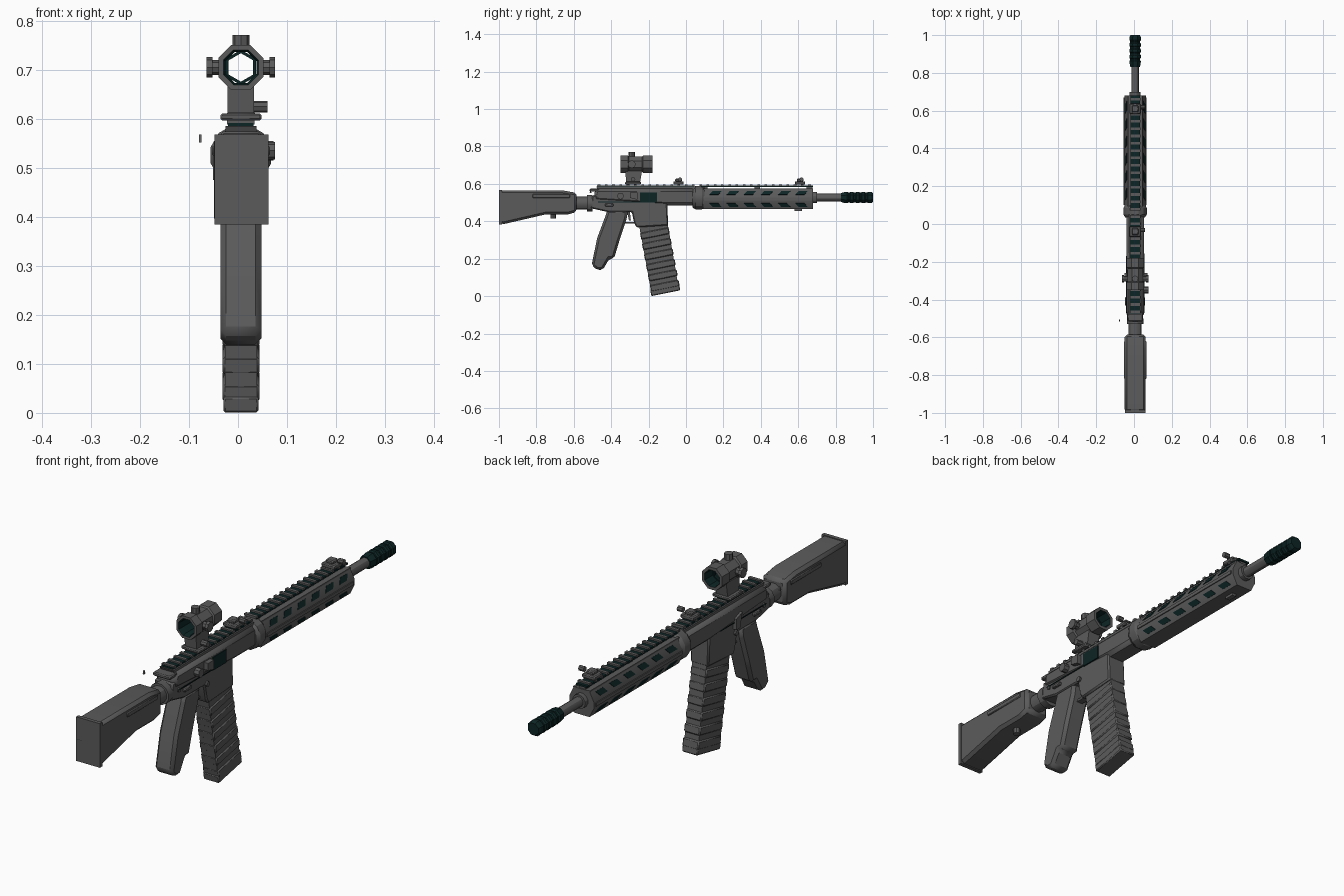
import bpy, bmesh, math
from mathutils import Matrix, Vector

cube = bpy.data.objects.get("Cube")
if cube:
    bpy.data.objects.remove(cube, do_unlink=True)

CX = 0.006      # centre line of the body
AXIS = 0.527    # bore height


def material(name, colour):
    m = bpy.data.materials.new(name)
    m.use_nodes = True
    m.diffuse_color = colour
    m.node_tree.nodes["Principled BSDF"].inputs["Base Color"].default_value = colour
    return m


GREY = material("gunmetal grey", (0.105, 0.105, 0.105, 1))
DARK = material("dark teal", (0.004, 0.018, 0.018, 1))


def finish(name, bm, mat, bevel=0.0):
    bmesh.ops.remove_doubles(bm, verts=bm.verts, dist=1e-5)
    bmesh.ops.recalc_face_normals(bm, faces=bm.faces)
    mesh = bpy.data.meshes.new(name)
    bm.to_mesh(mesh)
    bm.free()
    mesh.materials.append(mat)
    ob = bpy.data.objects.new(name, mesh)
    bpy.context.collection.objects.link(ob)
    if bevel:
        mod = ob.modifiers.new("Bevel", "BEVEL")
        mod.width, mod.segments = bevel, 1
    bpy.ops.object.select_all(action="DESELECT")
    ob.select_set(True)
    bpy.context.view_layer.objects.active = ob
    bpy.ops.object.shade_smooth_by_angle(angle=math.radians(30))
    return ob


def extrude(name, points, offset, mat, bevel=0.0):
    """Extrude a flat outline by an offset."""
    bm = bmesh.new()
    face = bm.faces.new([bm.verts.new(p) for p in points])
    out = bmesh.ops.extrude_face_region(bm, geom=[face])["geom"]
    bmesh.ops.translate(bm, vec=offset, verts=[g for g in out if isinstance(g, bmesh.types.BMVert)])
    return finish(name, bm, mat, bevel)


def side(name, yz, half, mat=GREY, bevel=0.0, x=CX):
    return extrude(name, [(x - half, y, z) for y, z in yz], (2 * half, 0, 0), mat, bevel)


def box(name, centre, size, mat=GREY, bevel=0.0, tilt=0.0):
    bm = bmesh.new()
    m = (Matrix.Translation(centre) @ Matrix.Rotation(tilt, 4, "X")
         @ Matrix.Diagonal((*size, 1)))
    bmesh.ops.create_cube(bm, size=1, matrix=m)
    return finish(name, bm, mat, bevel)


def lathe(name, profile, z=AXIS, sides=12, mat=GREY, closed=False, x=CX):
    """Turn (y, radius) points around a y axis."""
    bm = bmesh.new()
    rings = []
    for y, r in profile:
        turn = [2 * math.pi * (i + 0.5) / sides for i in range(sides)]
        rings.append([bm.verts.new((x + r * math.cos(a), y, z + r * math.sin(a))) for a in turn])
    pairs = list(zip(rings, rings[1:] + rings[:1]))
    for a, b in (pairs if closed else pairs[:-1]):
        for i in range(sides):
            j = (i + 1) % sides
            bm.faces.new((a[i], a[j], b[j], b[i]))
    if not closed:
        bm.faces.new(rings[0])
        bm.faces.new(rings[-1])
    return finish(name, bm, mat)


def knob(name, centre, radius, length, axis="X", sides=8, mat=GREY):
    bm = bmesh.new()
    rot = Matrix.Rotation(math.pi / 2, 4, "Y") if axis == "X" else Matrix()
    bmesh.ops.create_cone(bm, cap_ends=True, segments=sides, radius1=radius, radius2=radius,
                          depth=length, matrix=Matrix.Translation(centre) @ rot)
    return finish(name, bm, mat)


# Stock and buffer tube
side("stock", [(-0.995, 0.565), (-0.66, 0.565), (-0.585, 0.552), (-0.585, 0.45),
               (-0.63, 0.437), (-0.75, 0.437), (-0.975, 0.385), (-0.995, 0.39)], 0.055, GREY, 0.012)
box("butt_pad", (CX + 0.001, -0.992, 0.476), (0.11, 0.016, 0.184))
box("butt_groove", (CX, -0.9985, 0.476), (0.106, 0.003, 0.003), DARK)
for s in (-1, 1):
    box("stock_side_rib", (CX + s * 0.055, -0.72, 0.535), (0.008, 0.2, 0.02), GREY, 0.003)
knob("sling_stud", (CX, -0.71, 0.43), 0.015, 0.03, "Z")
lathe("buffer_tube", [(-0.62, 0.036), (-0.53, 0.036), (-0.53, 0.045), (-0.5, 0.045)], 0.497)

# Receiver
side("lower_receiver", [(-0.5, 0.54), (-0.51, 0.47), (-0.42, 0.45), (-0.29, 0.45), (-0.277, 0.39),
                        (-0.265, 0.367), (-0.095, 0.378), (-0.1, 0.48), (-0.1, 0.53)],
     0.042, GREY, 0.006)
side("upper_receiver", [(-0.485, 0.575), (-0.495, 0.51), (-0.1, 0.485), (0.05, 0.485), (0.05, 0.575)],
     0.047, GREY, 0.015)
side("receiver_rail_base", [(-0.48, 0.585), (-0.47, 0.565), (0.05, 0.565), (0.05, 0.585)], 0.032)
box("ejection_port", (CX + 0.047, -0.2, 0.527), (0.006, 0.09, 0.055), DARK)
side("case_deflector", [(-0.3, 0.555), (-0.26, 0.555), (-0.26, 0.515), (-0.3, 0.525)], 0.012, x=0.06)
knob("forward_assist", (0.058, -0.35, 0.535), 0.018, 0.036)
box("charging_handle", (CX, -0.49, 0.566), (0.08, 0.05, 0.016), GREY, 0.004)
side("charging_latch", [(-0.515, 0.552), (-0.505, 0.552), (-0.51, 0.568)], 0.003, x=-0.077)
side("bolt_catch", [(-0.3, 0.535), (-0.26, 0.52), (-0.26, 0.475), (-0.285, 0.475)], 0.009, x=-0.042)
for s in (-1, 1):
    box("selector_switch", (CX + s * 0.045, -0.41, 0.487), (0.016, 0.045, 0.014), GREY, 0.003)
    knob("receiver_pin", (CX + s * 0.043, -0.46, 0.5), 0.009, 0.01)
    knob("magazine_button", (CX + s * 0.044, -0.275, 0.455), 0.011, 0.012)
    box("receiver_seam", (CX + s * 0.0475, -0.32, 0.503), (0.002, 0.3, 0.004), DARK)

# Grip, trigger and guard
side("grip", [(-0.42, 0.46), (-0.31, 0.46), (-0.318, 0.41), (-0.355, 0.3), (-0.385, 0.2),
              (-0.41, 0.2), (-0.445, 0.14), (-0.475, 0.14), (-0.505, 0.165), (-0.475, 0.31),
              (-0.43, 0.43)], 0.042, GREY, 0.012)
box("trigger_guard", (CX, -0.295, 0.392), (0.026, 0.07, 0.009))
side("trigger", [(-0.315, 0.45), (-0.3, 0.45), (-0.295, 0.405), (-0.305, 0.405)], 0.006)

# Magazine with slanted ribs
lean = math.atan(0.2)
side("magazine_body", [(-0.255, 0.4), (-0.1, 0.4), (-0.04, 0.05), (-0.185, 0.02)], 0.033)
for i in range(6):
    z = 0.335 - i * 0.056
    y = -0.175 + (0.38 - z) * 0.19
    box("magazine_rib", (CX, y, z), (0.075, 0.156, 0.036), GREY, 0.005, lean)
box("magazine_base", (CX, -0.111, 0.032), (0.072, 0.158, 0.033), GREY, 0.004, lean)

# Barrel and muzzle
lathe("barrel_nut", [(0.035, 0.054), (0.05, 0.064), (0.085, 0.064), (0.1, 0.055)], 0.526)
lathe("barrel", [(0.05, 0.021), (0.86, 0.021)])
lathe("barrel_collar", [(0.66, 0.03), (0.7, 0.03)])
groove = [(0.83, 0.026), (0.84, 0.03)]
for i in range(4):
    y = 0.862 + i * 0.031
    groove += [(y, 0.033), (y + 0.006, 0.028), (y + 0.012, 0.028), (y + 0.018, 0.033)]
lathe("muzzle_device", groove + [(0.99, 0.033), (1.0, 0.026)], mat=DARK, sides=8)

# Handguard with slots cut as dark inset plates on its slanted faces
Z_HAND = 0.519
corner_wide, corner_narrow = Vector((0.057, 0.012)), Vector((0.036, 0.054))
outline = []
for sx, sz, order in ((1, 1, 1), (-1, 1, -1), (-1, -1, 1), (1, -1, -1)):
    pair = [corner_wide, corner_narrow][::order]
    outline += [(CX + sx * p.x, 0.09, Z_HAND + sz * p.y) for p in pair]
extrude("handguard", outline, (0, 0.59, 0), GREY)
normal = Vector((0.042, 0.021)).normalized()
along = (corner_narrow - corner_wide).normalized()
for sx in (-1, 1):
    for sz in (-1, 1):
        for i in range(6):
            y0 = 0.125 + i * 0.092
            pts = []
            for dy, t in ((0, 0.011), (0.048, 0.011), (0.066, 0.034), (0.018, 0.034)):
                p = corner_wide + along * t + normal * 0.001
                pts.append((CX + sx * p.x, y0 + dy, Z_HAND + sz * p.y))
            extrude("handguard_slot", pts,
                    (sx * normal.x * 0.002, 0, sz * normal.y * 0.002), DARK)
    box("handguard_side_rib", (CX + sx * 0.058, 0.385, Z_HAND), (0.006, 0.57, 0.014))
    box("handguard_top_edge", (CX + sx * 0.034, 0.385, 0.572), (0.01, 0.59, 0.006))
box("handguard_sling_mount", (CX, 0.6, 0.461), (0.02, 0.04, 0.012))

# Top rail with cross teeth
box("handguard_rail", (CX, 0.38, 0.587), (0.05, 0.6, 0.008), DARK)
for y in (0.1, 0.38, 0.66):
    box("rail_riser", (CX, y, 0.576), (0.03, 0.03, 0.018))
box("receiver_rail", (CX, -0.215, 0.588), (0.052, 0.52, 0.008), DARK)
for i in range(30):
    box("rail_tooth", (CX, -0.465 + i * 0.0388, 0.593), (0.056, 0.014, 0.009))

# Folded sights
for name, y in (("rear_sight", -0.04), ("front_sight", 0.61)):
    box(name + "_base", (CX, y, 0.605), (0.06, 0.055, 0.018), GREY, 0.004)
    box(name + "_leaf", (CX, y, 0.62), (0.035, 0.035, 0.016), GREY, 0.004)
    knob(name + "_knob", (CX + 0.04, y + 0.008, 0.624), 0.011, 0.024)

# Optic: hollow tube, dark inside
Z_OPTIC = 0.705
optic = lathe("optic_tube", [(-0.35, 0.05), (-0.31, 0.05), (-0.305, 0.044), (-0.235, 0.044),
                             (-0.23, 0.05), (-0.18, 0.05), (-0.18, 0.037), (-0.19, 0.034),
                             (-0.34, 0.034), (-0.35, 0.039)], Z_OPTIC, 8, closed=True)
optic.data.materials.append(DARK)
for f in optic.data.polygons:
    out = Vector((f.center.x - CX, 0, f.center.z - Z_OPTIC))
    if f.normal.dot(out.normalized()) < -0.3:
        f.material_index = 1
lathe("optic_inner_ring", [(-0.24, 0.036), (-0.23, 0.036), (-0.23, 0.029), (-0.24, 0.029)],
      Z_OPTIC, 6, DARK, True)
for s in (-1, 1):
    knob("optic_side_turret", (CX + s * 0.05, -0.29, Z_OPTIC), 0.015, 0.026)
    knob("optic_side_cap", (CX + s * 0.064, -0.29, Z_OPTIC), 0.021, 0.012)
knob("optic_top_turret", (CX, -0.29, 0.755), 0.017, 0.032, "Z")
side("optic_mount", [(-0.325, 0.67), (-0.235, 0.67), (-0.245, 0.612), (-0.32, 0.612)], 0.027)
box("optic_clamp", (CX, -0.283, 0.604), (0.084, 0.085, 0.015), GREY, 0.004)
knob("optic_clamp_screw", (CX + 0.04, -0.283, 0.625), 0.012, 0.028)
